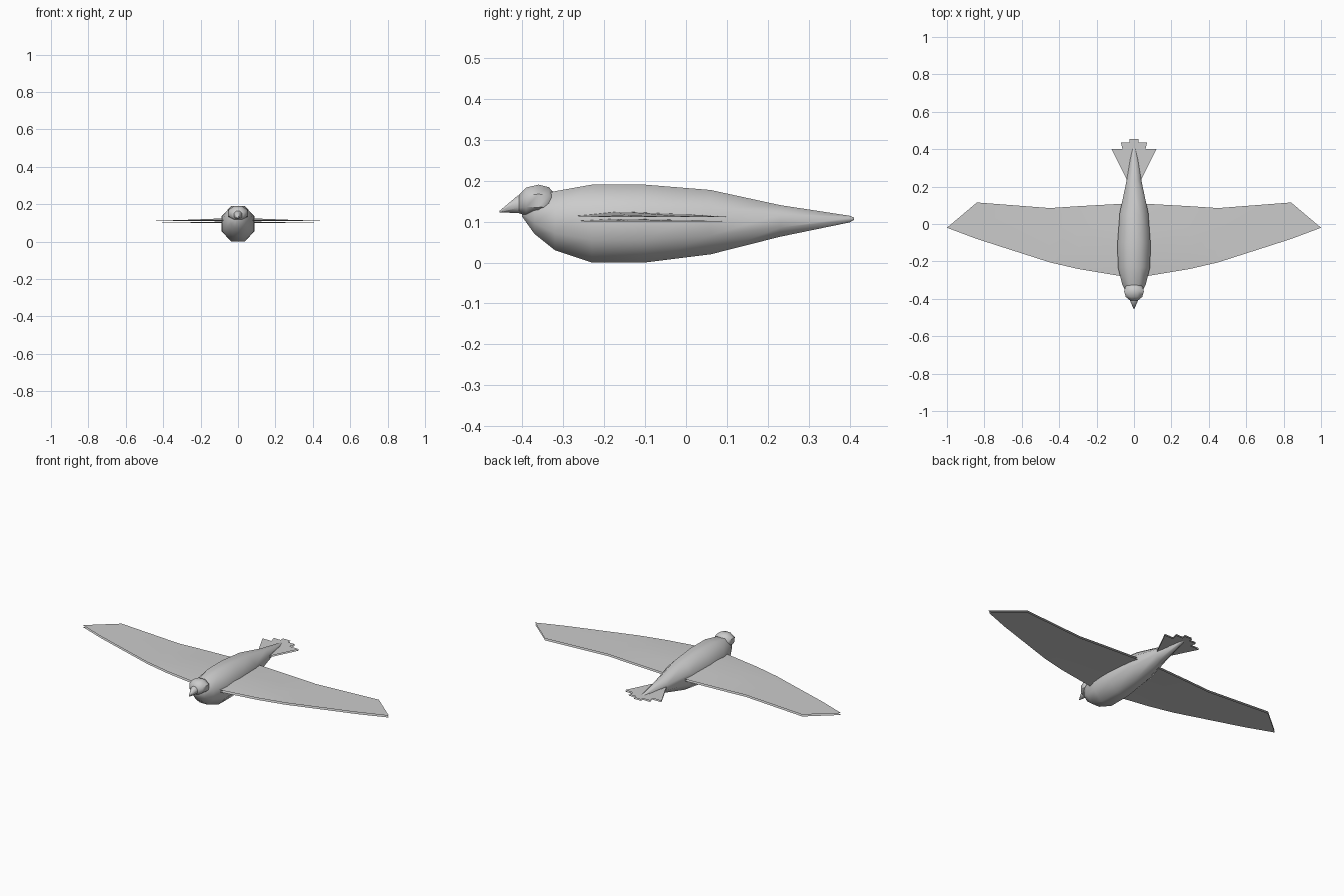
import bpy, bmesh, math

if "Cube" in bpy.data.objects:
    bpy.data.objects.remove(bpy.data.objects["Cube"])


def make(name, verts, faces, smooth=None):
    me = bpy.data.meshes.new(name)
    me.from_pydata(verts, [], faces)
    bm = bmesh.new()
    bm.from_mesh(me)
    bmesh.ops.recalc_face_normals(bm, faces=bm.faces)
    bm.to_mesh(me)
    bm.free()
    ob = bpy.data.objects.new(name, me)
    bpy.context.collection.objects.link(ob)
    if smooth:
        bpy.ops.object.select_all(action='DESELECT')
        bpy.context.view_layer.objects.active = ob
        ob.select_set(True)
        bpy.ops.object.shade_smooth_by_angle(angle=math.radians(smooth))
    return ob


def loft(name, stations, n=8, smooth=50):
    # octagonal rings along y: (y, half width, bottom z, top z)
    verts, faces = [], []
    k = 1 / math.cos(math.pi / n)
    for y, w, lo, hi in stations:
        for i in range(n):
            a = 2 * math.pi * (i + 0.5) / n
            verts.append((w * k * math.cos(a), y,
                          (lo + hi) / 2 + (hi - lo) / 2 * k * math.sin(a)))
    for s in range(len(stations) - 1):
        for i in range(n):
            j = (i + 1) % n
            faces.append((s*n + i, s*n + j, s*n + n + j, s*n + n + i))
    faces.append(tuple(range(n)))
    faces.append(tuple(range(len(verts) - n, len(verts))))
    return make(name, verts, faces, smooth)


# Body, head and beak
loft("body", [(-0.40, 0.012, 0.112, 0.135), (-0.37, 0.04, 0.07, 0.16),
              (-0.32, 0.064, 0.03, 0.174), (-0.23, 0.086, 0.0, 0.19),
              (-0.10, 0.088, 0.0, 0.19), (0.06, 0.076, 0.02, 0.177),
              (0.23, 0.04, 0.063, 0.14), (0.40, 0.011, 0.098, 0.114),
              (0.41, 0.005, 0.104, 0.11)])
loft("head", [(-0.408, 0.022, 0.12, 0.165), (-0.39, 0.044, 0.115, 0.183),
              (-0.36, 0.053, 0.112, 0.19), (-0.335, 0.046, 0.115, 0.184),
              (-0.318, 0.022, 0.13, 0.165)])
loft("beak", [(-0.455, 0.002, 0.122, 0.126), (-0.41, 0.021, 0.121, 0.164),
              (-0.38, 0.021, 0.121, 0.164)])

# Wings: two thin sheets, sloping near the root and level further out
# (x, leading y, trailing y, slope amount)
spans = [(0.03, -0.285, 0.11, 1.0), (0.30, -0.24, 0.095, 0.3),
         (0.45, -0.205, 0.085, 0), (0.84, -0.08, 0.115, 0)]
chord = [(0, 0.2), (0.28, 1), (0.65, 0.6), (1, 0)]


def wing(name, side, base, rise):
    verts, faces = [], []
    n = len(chord)
    for x, a, b, s in spans:
        for t, c in chord:
            verts.append((side * x, a + (b - a) * t, base + rise * c * s))
    for r in range(len(spans) - 1):
        for i in range(n - 1):
            faces.append((r*n + i, r*n + i + 1, r*n + n + i + 1, r*n + n + i))
    verts.append((side * 1.0, -0.02, base))
    end = (len(spans) - 1) * n
    faces.append(tuple(range(end, end + n)) + (len(verts) - 1,))
    make(name, verts, faces, 40)


for side, label in ((1, "right"), (-1, "left")):
    wing("wing_upper_" + label, side, 0.111, 0.015)
    wing("wing_lower_" + label, side, 0.100, 0.008)


# Tail feathers: thin flat fans stacked in layers
def feather(name, x0, x1, y, z):
    for tag, dz in (("upper", 0.008), ("lower", 0.0)):
        make(name + "_" + tag,
             [(0.25 * x0, 0.22, z + dz), (0.25 * x1, 0.22, z + dz),
              (x1, y, z + dz), (x0, y, z + dz)], [(0, 1, 2, 3)])


feather("tail_feather_centre", -0.025, 0.025, 0.455, 0.104)
for side, label in ((1, "right"), (-1, "left")):
    feather("tail_feather_middle_" + label, side * 0.01, side * 0.07, 0.435, 0.102)
    feather("tail_feather_outer_" + label, side * 0.04, side * 0.12, 0.40, 0.100)
